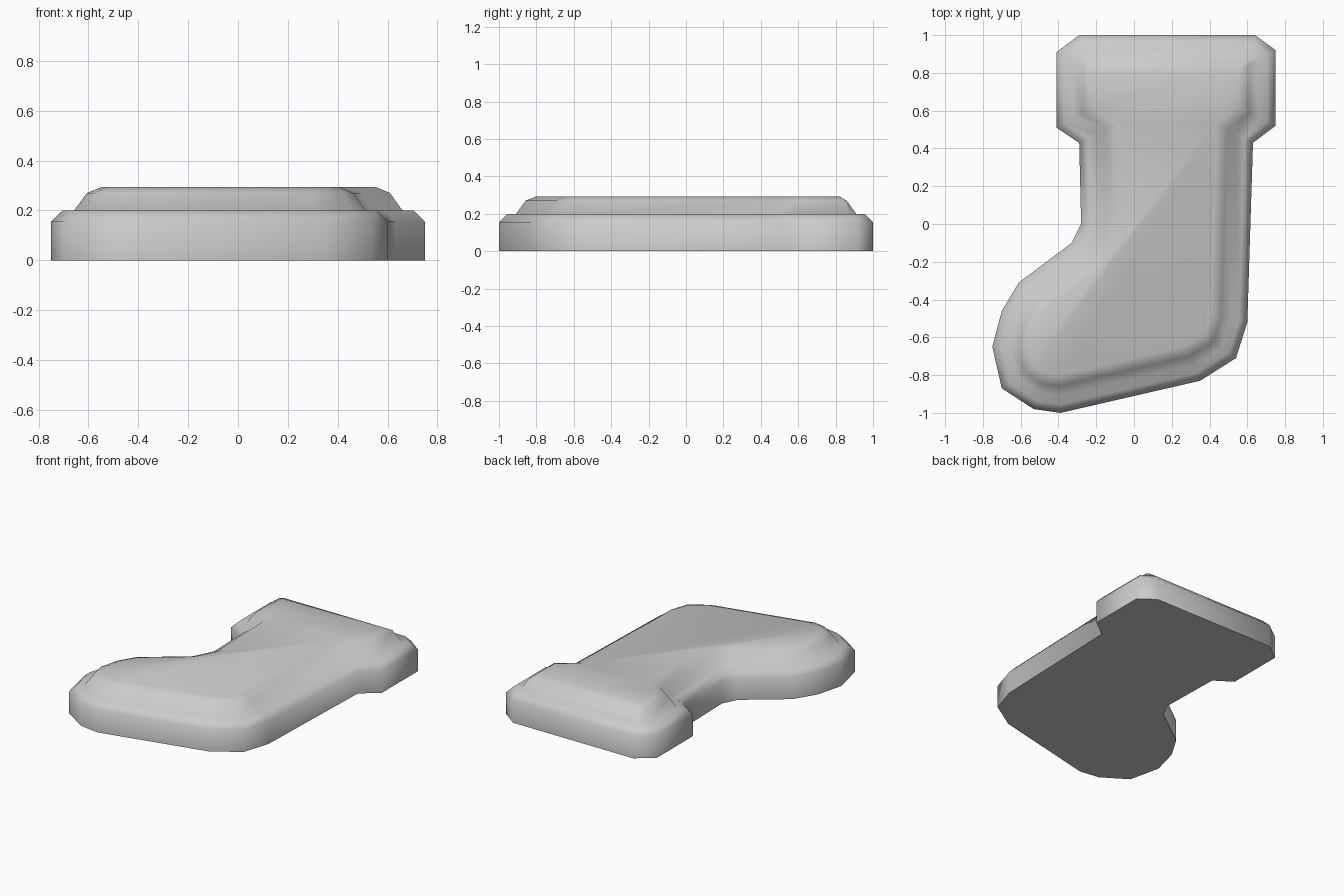
import bpy
import bmesh
from mathutils import Vector

if "Cube" in bpy.data.objects:
    bpy.data.objects.remove(bpy.data.objects["Cube"], do_unlink=True)

# Stocking outline, counterclockwise from the toe
OUTLINE = [(-0.75, -0.65), (-0.70, -0.87), (-0.53, -0.98), (-0.39, -1.0),
           (0.35, -0.83), (0.54, -0.71), (0.60, -0.52), (0.63, 0.43),
           (0.75, 0.52), (0.75, 0.92), (0.64, 1.0), (-0.29, 1.0),
           (-0.41, 0.91), (-0.41, 0.51), (-0.29, 0.43), (-0.28, 0.0),
           (-0.33, -0.10), (-0.61, -0.31), (-0.70, -0.46)]

# Inset and height of each ring: wall, lip, ledge, padded top
RINGS = [(0, 0), (0, 0.155), (0.045, 0.2), (0.09, 0.2), (0.14, 0.27), (0.195, 0.293)]


def inset_outline(points, amount):
    """Move every edge inward by the same amount, with mitred corners."""
    result = []
    for i, point in enumerate(points):
        here = Vector(point)
        before = (here - Vector(points[i - 1])).normalized()
        after = (Vector(points[(i + 1) % len(points)]) - here).normalized()
        n1 = Vector((-before.y, before.x))
        n2 = Vector((-after.y, after.x))
        result.append(here + (n1 + n2) * amount / (1 + n1.dot(n2)))
    return result


# Stacked rings joined into a closed cushion
bm = bmesh.new()
loops = [[bm.verts.new((p.x, p.y, z)) for p in inset_outline(OUTLINE, inset)]
         for inset, z in RINGS]
count = len(OUTLINE)
for low, high in zip(loops, loops[1:]):
    for i in range(count):
        j = (i + 1) % count
        bm.faces.new((low[i], low[j], high[j], high[i]))
bm.faces.new(loops[0][::-1])
bm.faces.new(loops[-1])
bmesh.ops.remove_doubles(bm, verts=loops[-1], dist=0.03)
bmesh.ops.recalc_face_normals(bm, faces=bm.faces)

mesh = bpy.data.meshes.new("stocking")
bm.to_mesh(mesh)
bm.free()
stocking = bpy.data.objects.new("stocking", mesh)
bpy.context.collection.objects.link(stocking)

# Plain grey material
grey = bpy.data.materials.new("light grey")
grey.use_nodes = True
grey.diffuse_color = (0.6, 0.6, 0.6, 1)
grey.node_tree.nodes["Principled BSDF"].inputs["Base Color"].default_value = (0.6, 0.6, 0.6, 1)
mesh.materials.append(grey)

# Soft shading with a crisp base edge
bpy.ops.object.select_all(action="DESELECT")
stocking.select_set(True)
bpy.context.view_layer.objects.active = stocking
bpy.ops.object.shade_smooth_by_angle(angle=1.2)
